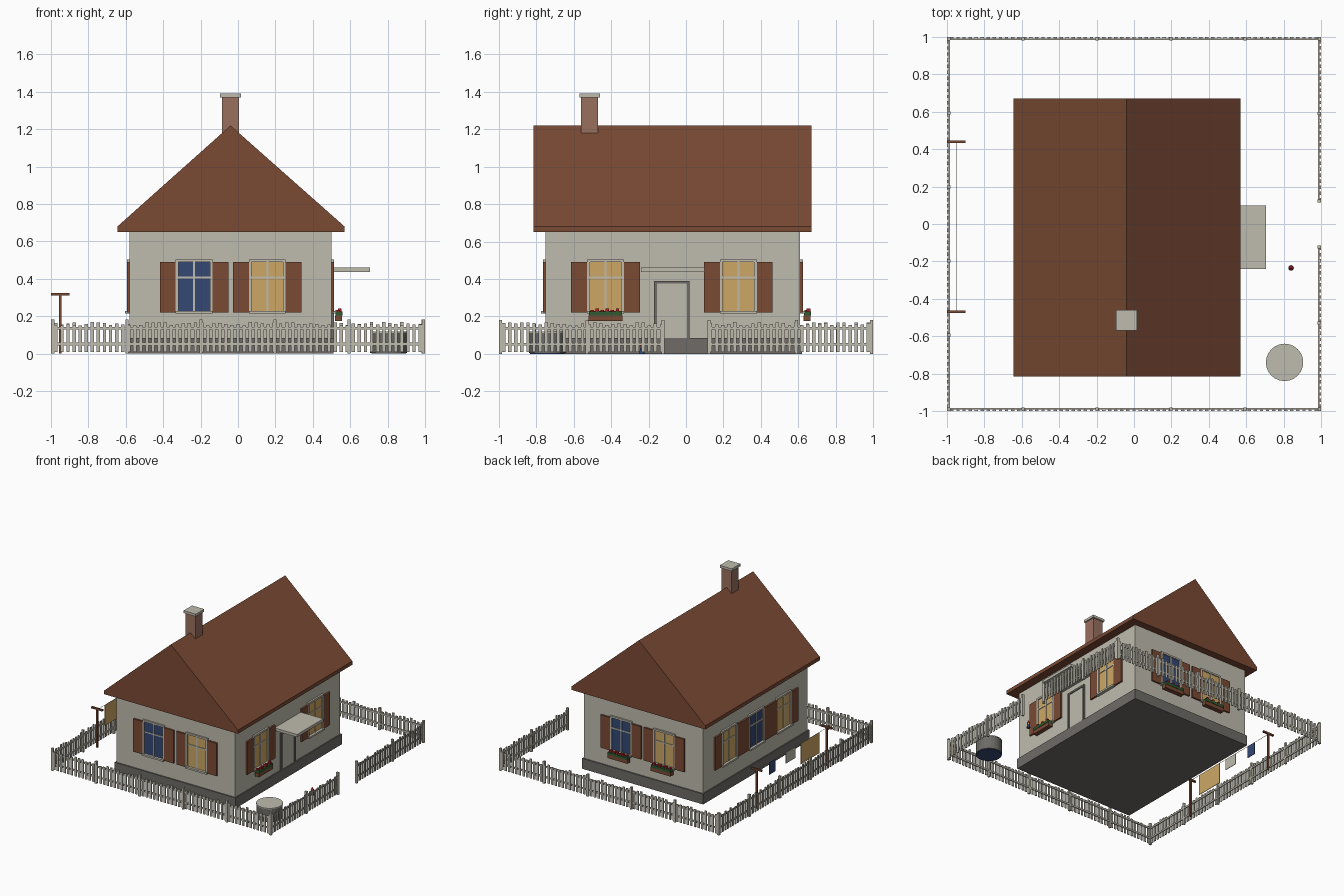
import bpy, bmesh, math, random
from mathutils import Matrix

if "Cube" in bpy.data.objects:
    bpy.data.objects.remove(bpy.data.objects["Cube"])

random.seed(4)


def mat(name, hexcol):
    def lin(c):
        c /= 255
        return c / 12.92 if c <= 0.04045 else ((c + 0.055) / 1.055) ** 2.4
    m = bpy.data.materials.new(name)
    m.diffuse_color = [lin(int(hexcol[i:i + 2], 16)) for i in (0, 2, 4)] + [1]
    m.use_nodes = True
    m.node_tree.nodes["Principled BSDF"].inputs["Base Color"].default_value = m.diffuse_color
    return m


PLASTER = mat("plaster", "BFBCAE")
BROWN = mat("brown_tile_and_wood", "7A4A34")
STONE = mat("dark_stone", "6E6B67")
BLUE = mat("blue", "344874")
YELLOW = mat("warm_yellow", "CDA765")
RED = mat("red", "B01F28")
GREEN = mat("leaf_green", "2F5A32")
BRICK = mat("brick", "98705F")


def finish(name, bm, *mats):
    bmesh.ops.recalc_face_normals(bm, faces=bm.faces)
    me = bpy.data.meshes.new(name)
    bm.to_mesh(me)
    bm.free()
    for m in mats:
        me.materials.append(m)
    ob = bpy.data.objects.new(name, me)
    bpy.context.collection.objects.link(ob)
    return ob


def boxes(name, material, items):
    """One object from boxes given as (x0, x1, y0, y1, z0, z1)."""
    bm = bmesh.new()
    for x0, x1, y0, y1, z0, z1 in items:
        m = (Matrix.Translation(((x0 + x1) / 2, (y0 + y1) / 2, (z0 + z1) / 2))
             @ Matrix.Diagonal((abs(x1 - x0), abs(y1 - y0), z1 - z0, 1)))
        bmesh.ops.create_cube(bm, size=1, matrix=m)
    return finish(name, bm, material)


def cone(name, material, x, y, z0, z1, r0, r1, seg=12):
    bm = bmesh.new()
    bmesh.ops.create_cone(bm, cap_ends=True, segments=seg, radius1=r0, radius2=r1,
                          depth=z1 - z0, matrix=Matrix.Translation((x, y, (z0 + z1) / 2)))
    return finish(name, bm, material)


# House body
X0, X1, Y0, Y1 = -0.58, 0.50, -0.75, 0.61
boxes("foundation", STONE, [(X0 - .01, X1 + .01, Y0 - .01, Y1 + .01, 0, .085)])
boxes("walls", PLASTER, [(X0, X1, Y0, Y1, .085, .66)])

# Gable roof: extruded profile
bm = bmesh.new()
prof = [(-.645, .65), (.57, .65), (.57, .68), (-.04, 1.22), (-.645, .68)]
face = bm.faces.new([bm.verts.new((x, -.815, z)) for x, z in prof])
ext = bmesh.ops.extrude_face_region(bm, geom=[face])["geom"]
bmesh.ops.translate(bm, vec=(0, 1.485, 0),
                    verts=[v for v in ext if isinstance(v, bmesh.types.BMVert)])
finish("roof", bm, BROWN)

# Chimney
boxes("chimney", BRICK, [(-.085, .005, -.56, -.47, 1.0, 1.37)])
boxes("chimney_cap", PLASTER, [(-.095, .015, -.57, -.46, 1.37, 1.39)])

# Facade mapping: u along the wall, d outwards from it
WALLS = {
    "front": lambda u0, u1, z0, z1, d0, d1: (u0, u1, Y0 - d1, Y0 - d0, z0, z1),
    "back": lambda u0, u1, z0, z1, d0, d1: (u0, u1, Y1 + d0, Y1 + d1, z0, z1),
    "right": lambda u0, u1, z0, z1, d0, d1: (X1 + d0, X1 + d1, u0, u1, z0, z1),
    "left": lambda u0, u1, z0, z1, d0, d1: (X0 - d1, X0 - d0, u0, u1, z0, z1),
}


def window(wall, c, glass, flowers=False):
    w = WALLS[wall]
    a, b, z0, z1, t = c - .098, c + .098, .215, .505, .014
    boxes(wall + "_window_glass", glass, [w(a + t, b - t, z0 + t, z1 - t, -.002, .005)])
    boxes(wall + "_window_frame", PLASTER, [
        w(a, a + t, z0, z1, 0, .014), w(b - t, b, z0, z1, 0, .014),
        w(a, b, z1 - t, z1, 0, .014), w(a, b, z0, z0 + t, 0, .025),
        w(c - .005, c + .005, z0, z1, 0, .01), w(a, b, .403, .413, 0, .01)])
    boxes(wall + "_shutters", BROWN, [
        w(a - .085, a, .22, .49, 0, .014), w(b, b + .085, .22, .49, 0, .014)])
    if flowers:
        boxes(wall + "_flower_box", BROWN, [w(c - .09, c + .09, .175, .205, .018, .055)])
        boxes(wall + "_flower_leaves", GREEN, [w(c - .087, c + .087, .205, .226, .02, .058)])
        boxes(wall + "_flower_blooms", RED, [
            w(c - .08 + i * .027, c - .062 + i * .027, .222, .235 + .008 * (i % 2),
              .022 + .012 * (i % 2), .042 + .012 * (i % 2)) for i in range(6)])


window("front", -.235, BLUE)
window("front", .157, YELLOW)
window("back", -.235, YELLOW, True)
window("back", .157, BLUE, True)
window("right", -.43, YELLOW, True)
window("right", .28, YELLOW)
window("left", -.43, YELLOW)
window("left", -.075, BLUE)
window("left", .28, YELLOW)

# Door and canopy
w = WALLS["right"]
boxes("door", PLASTER, [w(-.16, .01, .085, .38, 0, .005)])
boxes("door_frame", STONE, [w(-.17, -.155, .085, .39, 0, .012), w(.005, .02, .085, .39, 0, .012),
                            w(-.17, .02, .375, .39, 0, .012)])
boxes("canopy", PLASTER, [w(-.24, .10, .438, .46, 0, .205)])


# Picket fence: rails, posts and uneven pickets along one run
def fence(name, axis, pos, u0, u1, posts):
    out = math.copysign(1, pos)

    def b(a0, a1, z0, z1, d0, d1):
        lo, hi = sorted((pos + out * d0, pos + out * d1))
        return (a0, a1, lo, hi, z0, z1) if axis == "x" else (lo, hi, a0, a1, z0, z1)
    items = [b(u0, u1, z, z + .014, -.007, .001) for z in (.045, .13)]
    items += [b(p - .008, p + .008, 0, .182, -.009, .009) for p in posts]
    n = round((u1 - u0) / .0325)
    for i in range(n):
        c = u0 + (u1 - u0) * (i + .5) / n
        h = .16 + random.uniform(-.01, .01)
        items.append(b(c - .009, c + .009, .01, h, .001, .008))
    boxes(name, PLASTER, items)


five = [-.991 + i * .3964 for i in range(6)]
fence("front_fence", "x", -.991, -.99, .99, five)
fence("back_fence", "x", .991, -.99, .99, five)
fence("left_fence", "y", -.991, -.99, .99, five)
fence("right_fence_front_part", "y", .991, -.99, -.115, [-.53, -.122])
fence("right_fence_back_part", "y", .991, .115, .99, [.122, .59])

# Washing line
for y in (-.47, .44):
    boxes("washing_post", BROWN, [(-.957, -.943, y - .007, y + .007, 0, .312),
                                  (-1.0, -.90, y - .007, y + .007, .31, .324)])
boxes("washing_line", PLASTER, [(-.951, -.949, -.47, .44, .309, .311)])
for name, m, y0, y1, h in (("blue_cloth", BLUE, .20, .28, .10), ("pale_cloth", PLASTER, -.06, .06, .09),
                           ("yellow_sheet", YELLOW, -.37, -.13, .17)):
    boxes(name, m, [(-.952, -.948, y0, y1, .31 - h, .31)])

# Round stone tub with pale lid and blue underside
cone("tub", STONE, .805, -.74, .004, .11, .098, .098, 24)
cone("tub_lid", PLASTER, .805, -.74, .11, .118, .1, .1, 24)
cone("tub_bottom", BLUE, .805, -.74, 0, .004, .092, .092, 24)

# Small garden figure
cone("figure_body", BLUE, .84, -.235, 0, .03, .015, .01)
cone("figure_head", YELLOW, .84, -.235, .03, .04, .009, .009)
cone("figure_hat", RED, .84, -.235, .04, .065, .013, .001)
